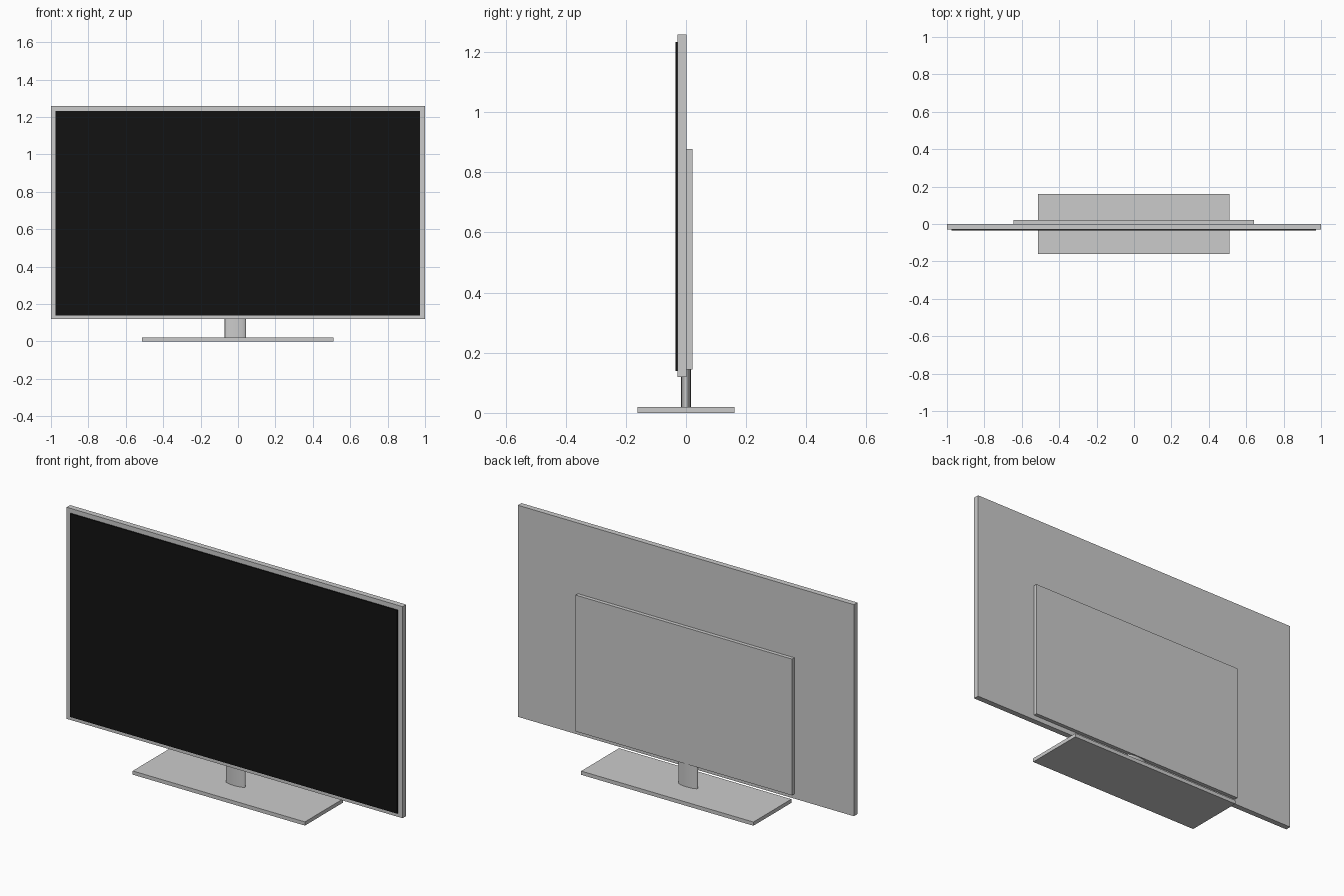
import bpy
import bmesh
import math

if "Cube" in bpy.data.objects:
    bpy.data.objects.remove(bpy.data.objects["Cube"])


def box(name, x, y, z):
    """Box from (min, max) ranges on each axis."""
    bm = bmesh.new()
    bmesh.ops.create_cube(bm, size=1)
    for v in bm.verts:
        v.co = [(r[0] + r[1]) / 2 + c * (r[1] - r[0]) for c, r in zip(v.co, (x, y, z))]
    mesh = bpy.data.meshes.new(name)
    bm.to_mesh(mesh)
    bm.free()
    obj = bpy.data.objects.new(name, mesh)
    bpy.context.collection.objects.link(obj)
    return obj


# Display housing, thicker electronics cover and foot plate
box("display_frame", (-1, 1), (-0.029, 0.001), (0.12, 1.258))
box("back_cover", (-0.645, 0.642), (0.001, 0.021), (0.145, 0.878))
box("stand_base", (-0.514, 0.511), (-0.161, 0.161), (0, 0.02))

# Dark screen, slightly proud of the frame
screen = box("screen", (-0.975, 0.972), (-0.035, -0.029), (0.139, 1.233))
black = bpy.data.materials.new("screen_black")
black.diffuse_color = (0.006, 0.006, 0.006, 1)
black.use_nodes = True
black.node_tree.nodes["Principled BSDF"].inputs["Base Color"].default_value = black.diffuse_color
screen.data.materials.append(black)

# Flattened oval neck, running up to the back cover
bpy.ops.mesh.primitive_cylinder_add(vertices=32, radius=1, depth=1, location=(-0.014, 0, 0.0825))
neck = bpy.context.object
neck.name = "stand_neck"
neck.scale = (0.057, 0.016, 0.125)
bpy.ops.object.transform_apply(location=False, rotation=False, scale=True)
bpy.ops.object.shade_smooth_by_angle(angle=math.radians(40))
